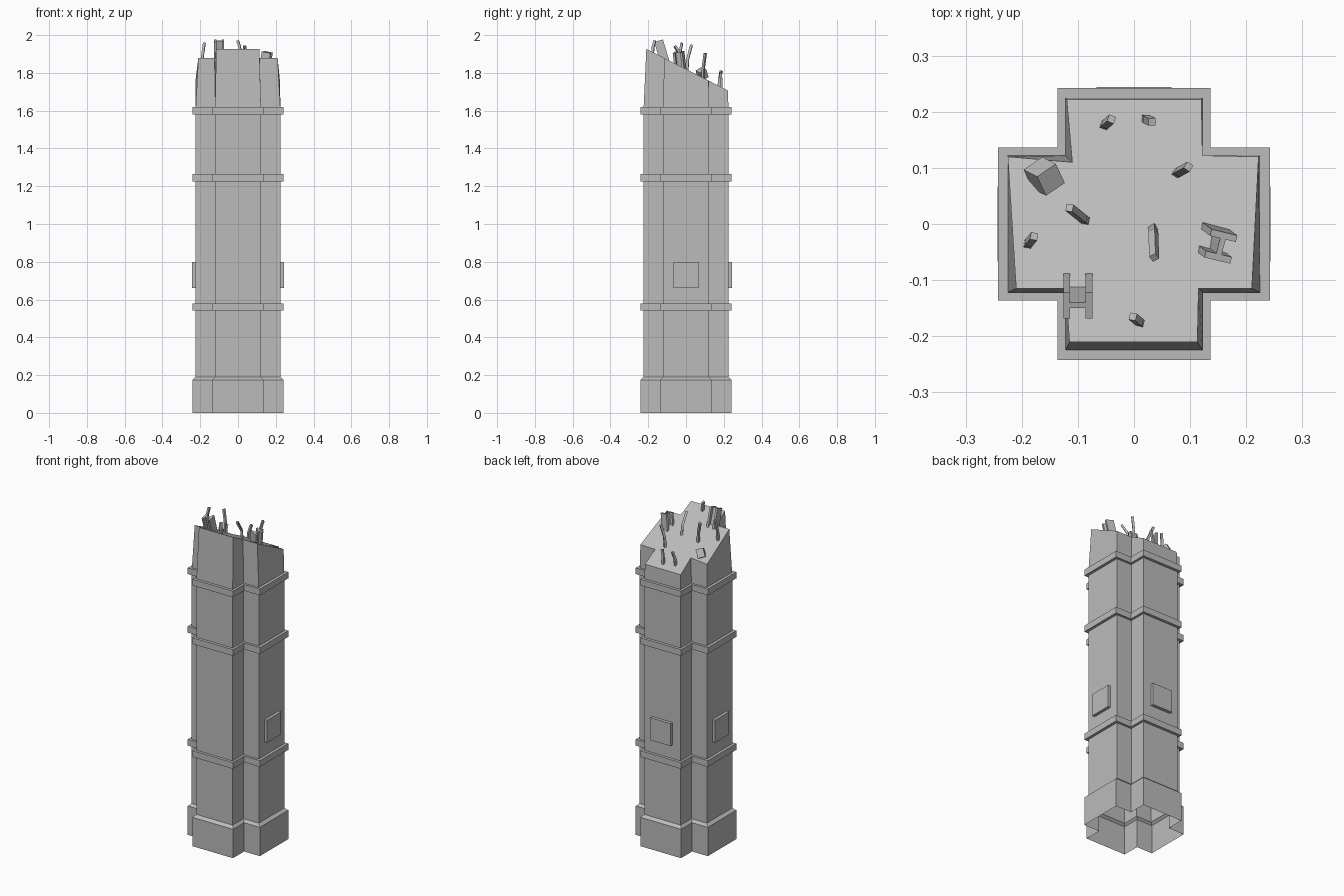
import bpy
import bmesh
from mathutils import Vector, Euler

if "Cube" in bpy.data.objects:
    bpy.data.objects.remove(bpy.data.objects["Cube"], do_unlink=True)

# One plain stone colour
stone = bpy.data.materials.new("grey_stone")
stone.use_nodes = True
GREY = (0.5, 0.5, 0.5, 1)
stone.diffuse_color = GREY
stone.node_tree.nodes["Principled BSDF"].inputs["Base Color"].default_value = GREY


def finish(name, bm):
    mesh = bpy.data.meshes.new(name)
    bm.to_mesh(mesh)
    bm.free()
    mesh.materials.append(stone)
    obj = bpy.data.objects.new(name, mesh)
    bpy.context.collection.objects.link(obj)
    return obj


def cross(a, b, z):
    """Plus-shaped ring, arms reaching a and half width b, anticlockwise."""
    ring = []
    for x, y in ((1, 0), (0, 1), (-1, 0), (0, -1)):
        for s, t in ((a, -b), (a, b), (b, b)):
            ring.append(Vector((x * s - y * t, y * s + x * t, z)))
    return ring


def loft(name, rings, start=None, end=None):
    """Skin rings of points; start and end are None, 'flat' or 'fan' caps."""
    bm = bmesh.new()
    rows = [[bm.verts.new(p) for p in ring] for ring in rings]
    for lo, hi in zip(rows, rows[1:]):
        for i in range(len(lo)):
            j = (i + 1) % len(lo)
            bm.faces.new((lo[i], lo[j], hi[j], hi[i]))
    if start == "flat":
        bm.faces.new(rows[0][::-1])
    if end == "flat":
        bm.faces.new(rows[-1])
    elif end == "fan":
        top = rows[-1]
        mid = bm.verts.new(sum((v.co for v in top), Vector()) / len(top))
        for i in range(len(top)):
            bm.faces.new((top[i], top[(i + 1) % len(top)], mid))
    return finish(name, bm)


def box(name, centre, size, turn=(0, 0, 0)):
    bm = bmesh.new()
    bmesh.ops.create_cube(bm, size=1)
    for v in bm.verts:
        v.co = Vector([c * s for c, s in zip(v.co, size)])
        v.co.rotate(Euler(turn))
        v.co += Vector(centre)
    return finish(name, bm)


def sweep(name, profile, path, spin=0):
    """Carry a flat profile along a bent path."""
    path = [Vector(p) for p in path]
    rings = []
    for i, p in enumerate(path):
        d = path[min(i + 1, len(path) - 1)] - path[max(i - 1, 0)]
        q = d.to_track_quat("Z", "Y")
        ring = []
        for x, y in profile:
            v = Vector((x, y, 0))
            v.rotate(Euler((0, 0, spin)))
            v.rotate(q)
            ring.append(p + v)
        rings.append(ring)
    return loft(name, rings, "flat", "flat")


# Broken top: the height falls towards the back
def break_height(y):
    return 1.82 - 0.51 * y


ARM, HALF = 0.225, 0.122
BAND_ARM, BAND_HALF = 0.242, 0.136

# Open-bottomed plinth with a sloped shoulder
loft("plinth", [cross(BAND_ARM, BAND_HALF, 0), cross(BAND_ARM, BAND_HALF, 0.175),
                cross(ARM, HALF, 0.19)])

# Shaft with a tapering, broken-off head
rim = [(0.21, -0.115), (0.222, 0.12), (0.122, 0.122), (0.12, 0.222),
       (-0.12, 0.222), (-0.11, 0.11), (-0.225, 0.12), (-0.21, -0.115),
       (-0.122, -0.115), (-0.115, -0.21), (0.113, -0.21), (0.115, -0.115)]
loft("shaft", [cross(ARM, HALF, 0.185), cross(ARM, HALF, 1.6),
               [Vector((x, y, break_height(y))) for x, y in rim]], end="fan")

# Raised bands around the shaft
for name, z in (("lower_band", 0.56), ("middle_band", 1.245), ("upper_band", 1.6)):
    loft(name, [cross(ARM, HALF, z - 0.019), cross(BAND_ARM, BAND_HALF, z - 0.019),
                cross(BAND_ARM, BAND_HALF, z + 0.019), cross(ARM, HALF, z + 0.019)])

# Square plates on both sides and the back
for name, x in (("left_plate", 0.232), ("right_plate", -0.232)):
    box(name, (x, 0, 0.73), (0.022, 0.134, 0.136))
box("back_plate", (0, 0.233, 0.73), (0.134, 0.022, 0.136))

# Steel beams sticking out of the break
w, d, t, f = 0.026, 0.024, 0.005, 0.014
beam = [(-w, -d), (-f, -d), (-f, -t), (f, -t), (f, -d), (w, -d),
        (w, d), (f, d), (f, t), (-f, t), (-f, d), (-w, d)]
sweep("front_beam", beam, [(-0.1, -0.1, 1.82), (-0.1, -0.145, 1.97)])
sweep("side_beam", beam, [(0.135, -0.025, 1.79), (0.155, -0.04, 1.91)], 0.4)

# Loose block of rubble
box("rubble_block", (-0.16, 0.085, 1.795), (0.042, 0.042, 0.05), (0.5, 0.3, 0.6))

# Bent reinforcing bars: foot x, y, then lean x, y and height
r = 0.0065
square = [(-r, -r), (r, -r), (r, r), (-r, r)]
bars = [(-0.054, 0.175, 0.014, 0.012, 0.08), (0.02, 0.188, 0.012, -0.006, 0.08),
        (0.075, 0.09, 0.022, 0.012, 0.13), (-0.085, 0.005, -0.03, 0.024, 0.13),
        (-0.19, -0.037, 0.012, 0.015, 0.12), (0.034, -0.005, 0.002, -0.055, 0.12),
        (0.012, -0.177, -0.014, 0.012, 0.06)]
for i, (x, y, u, v, h) in enumerate(bars):
    z = break_height(y)
    sweep(f"bent_bar_{i + 1}", square,
          [(x, y, z - 0.02), (x + u * 0.2, y + v * 0.2, z + h * 0.45),
           (x + u, y + v, z + h)], 0.5)
